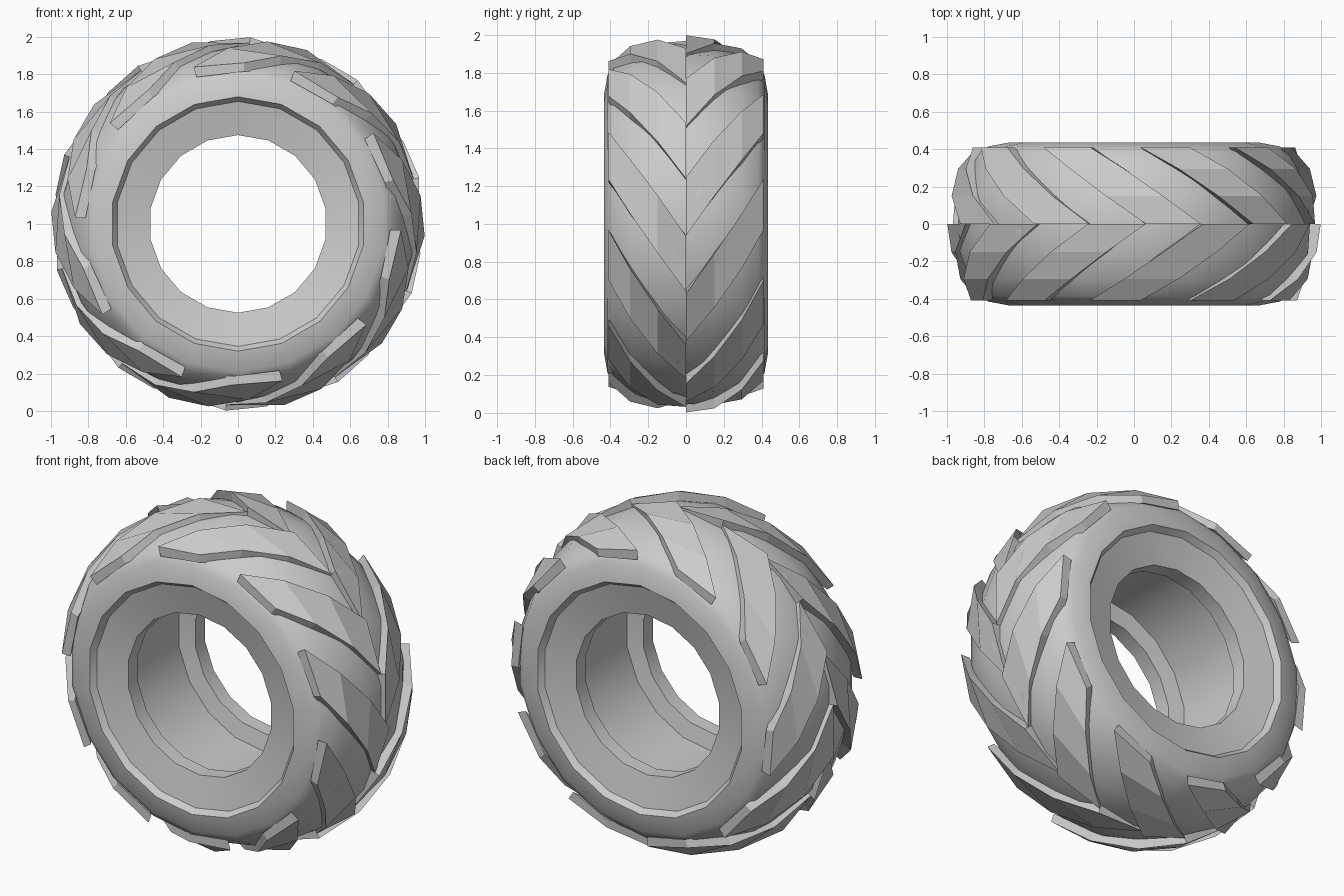
import bpy, bmesh
from math import sin, cos, radians, pi

if "Cube" in bpy.data.objects:
    bpy.data.objects.remove(bpy.data.objects["Cube"])

CENTRE_Z = 1.0
SEGMENTS = 18      # sides of the tyre body
LUGS = 10          # lugs per side


def polar(r, angle, y):
    """Point at a radius and angle around the wheel axis (y)."""
    return (r * cos(angle), y, CENTRE_Z + r * sin(angle))


def finish(bm, name):
    bmesh.ops.recalc_face_normals(bm, faces=bm.faces)
    mesh = bpy.data.meshes.new(name)
    bm.to_mesh(mesh)
    bm.free()
    obj = bpy.data.objects.new(name, mesh)
    bpy.context.collection.objects.link(obj)
    return obj


# Tyre body: closed cross-section (y, radius), mirrored and spun around y
half = [(0.15, 0.945), (0.29, 0.892), (0.385, 0.835), (0.415, 0.79),
        (0.435, 0.68), (0.40, 0.655), (0.36, 0.475), (0.27, 0.475),
        (0.25, 0.57)]
profile = [(0.0, 0.955)] + half + [(-y, r) for y, r in reversed(half)]

bm = bmesh.new()
rings = []
for i in range(SEGMENTS):
    a = pi / 2 + 2 * pi * i / SEGMENTS
    rings.append([bm.verts.new(polar(r, a, y)) for y, r in profile])
n = len(profile)
for i in range(SEGMENTS):
    p, q = rings[i], rings[(i + 1) % SEGMENTS]
    for j in range(n):
        k = (j + 1) % n
        bm.faces.new((p[j], p[k], q[k], q[j]))
body = finish(bm, "tyre_body")
bpy.context.view_layer.objects.active = body
body.select_set(True)
bpy.ops.object.shade_smooth_by_angle(angle=radians(32))

# Tread lugs: swept bars, stations of
# (y, sweep angle, trailing radius, leading radius, buried radius)
stations = [(0.0, 0.0, 0.97, 1.0, 0.90),
            (0.15, 12.5, 0.968, 0.988, 0.89),
            (0.295, 25.0, 0.93, 0.942, 0.84),
            (0.41, 37.5, 0.862, 0.872, 0.815)]
LUG_WIDTH = 18


def tread_side(name, side, phase):
    bm = bmesh.new()
    for i in range(LUGS):
        start = phase + i * 360 / LUGS
        sections = []
        for y, sweep, r_trail, r_lead, r_in in stations:
            a = radians(start + sweep)
            b = radians(start + sweep + LUG_WIDTH)
            corners = [(r_in, a), (r_trail, a), (r_lead, b), (r_in, b)]
            sections.append([bm.verts.new(polar(r, t, side * y)) for r, t in corners])
        for s, t in zip(sections, sections[1:]):
            for j in range(4):
                k = (j + 1) % 4
                bm.faces.new((s[j], s[k], t[k], t[j]))
        bm.faces.new(sections[0])
        bm.faces.new(sections[-1])
    return finish(bm, name)


# The two sides are staggered by half a pitch
tread_side("tread_lugs_back", 1, 68.3)
tread_side("tread_lugs_front", -1, 86.3)
